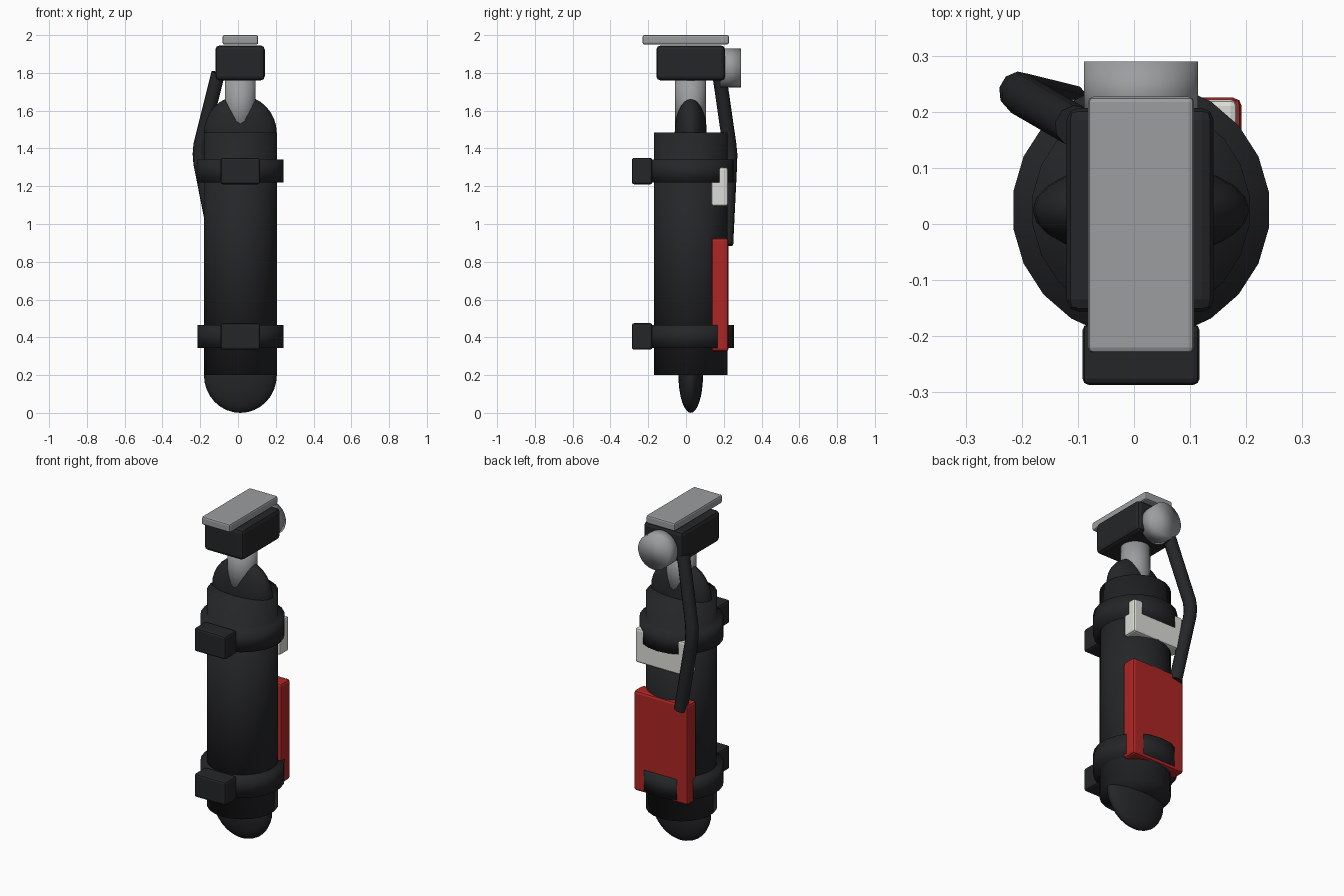
import bpy
import math

if "Cube" in bpy.data.objects:
    bpy.data.objects.remove(bpy.data.objects["Cube"])

CX, CY = 0.0125, 0.025   # axis of the bottle


def material(name, color):
    m = bpy.data.materials.new(name)
    m.diffuse_color = (*color, 1)
    m.use_nodes = True
    m.node_tree.nodes["Principled BSDF"].inputs["Base Color"].default_value = m.diffuse_color
    return m


BLACK = material("black", (0.018, 0.019, 0.021))
RED = material("red", (0.42, 0.02, 0.018))
WHITE = material("white", (0.72, 0.72, 0.68))
STEEL = material("steel", (0.33, 0.34, 0.35))


def finish(name, mat):
    ob = bpy.context.object
    ob.name = name
    ob.data.materials.append(mat)
    return ob


def cylinder(name, r, loc, depth, mat, rot=(0, 0, 0)):
    bpy.ops.mesh.primitive_cylinder_add(vertices=22, radius=r, depth=depth,
                                        location=loc, rotation=rot)
    bpy.ops.object.shade_smooth()
    return finish(name, mat)


def upright(name, r, z0, z1, mat):
    return cylinder(name, r, (CX, CY, (z0 + z1) / 2), z1 - z0, mat)


def dome(name, z, scale, mat):
    bpy.ops.mesh.primitive_uv_sphere_add(segments=24, ring_count=16, radius=1,
                                         location=(CX, CY, z))
    ob = finish(name, mat)
    ob.scale = scale
    bpy.ops.object.transform_apply(location=False, rotation=False, scale=True)
    bpy.ops.object.shade_smooth()
    return ob


def box(name, lo, hi, mat, bevel=0.015):
    bpy.ops.mesh.primitive_cube_add(size=1, location=[(a + b) / 2 for a, b in zip(lo, hi)])
    ob = finish(name, mat)
    ob.scale = [b - a for a, b in zip(lo, hi)]
    bpy.ops.object.transform_apply(location=False, rotation=False, scale=True)
    mod = ob.modifiers.new("Bevel", 'BEVEL')
    mod.width = bevel
    mod.segments = 2
    return ob


# Bottle: straight body with flattened domes at both ends
upright("bottle_body", 0.195, 0.2, 1.485, BLACK)
dome("bottom_dome", 0.2, (0.193, 0.065, 0.2), BLACK)
dome("top_dome", 1.48, (0.193, 0.085, 0.2), BLACK)

# Mounting bands with buckles on the front
for label, z in (("lower", 0.405), ("upper", 1.28)):
    upright(label + "_band", 0.23, z - 0.061, z + 0.061, BLACK)
    box(label + "_buckle", (-0.092, -0.287, z - 0.07), (0.117, -0.178, z + 0.07), BLACK, 0.012)

# Neck, valve block, lever and round gauge
upright("neck", 0.082, 1.47, 1.8, STEEL)
box("valve_block", (-0.12, -0.157, 1.76), (0.142, 0.207, 1.945), BLACK, 0.022)
box("lever", (-0.082, -0.23, 1.95), (0.107, 0.227, 2.0), STEEL, 0.01)
cylinder("gauge", 0.103, (CX, 0.235, 1.825), 0.11, STEEL, (math.pi / 2, 0, 0))

# Label plate and bracket on the back
box("label_plate", (-0.165, 0.135, 0.325), (0.192, 0.225, 0.925), RED)
box("back_bracket", (-0.16, 0.135, 1.095), (0.184, 0.222, 1.3), WHITE, 0.012)

# Hose bent around the side
curve = bpy.data.curves.new("hose", 'CURVE')
curve.dimensions = '3D'
curve.bevel_depth = 0.037
curve.bevel_resolution = 3
curve.use_fill_caps = True
points = [(-0.105, 0.175, 1.8), (-0.2, 0.23, 1.42), (-0.204, 0.235, 1.37),
          (-0.2, 0.234, 1.32), (-0.115, 0.213, 0.89)]
spline = curve.splines.new('POLY')
spline.points.add(len(points) - 1)
for p, co in zip(spline.points, points):
    p.co = (*co, 1)
spline.use_smooth = True
hose = bpy.data.objects.new("hose", curve)
curve.materials.append(BLACK)
bpy.context.collection.objects.link(hose)
